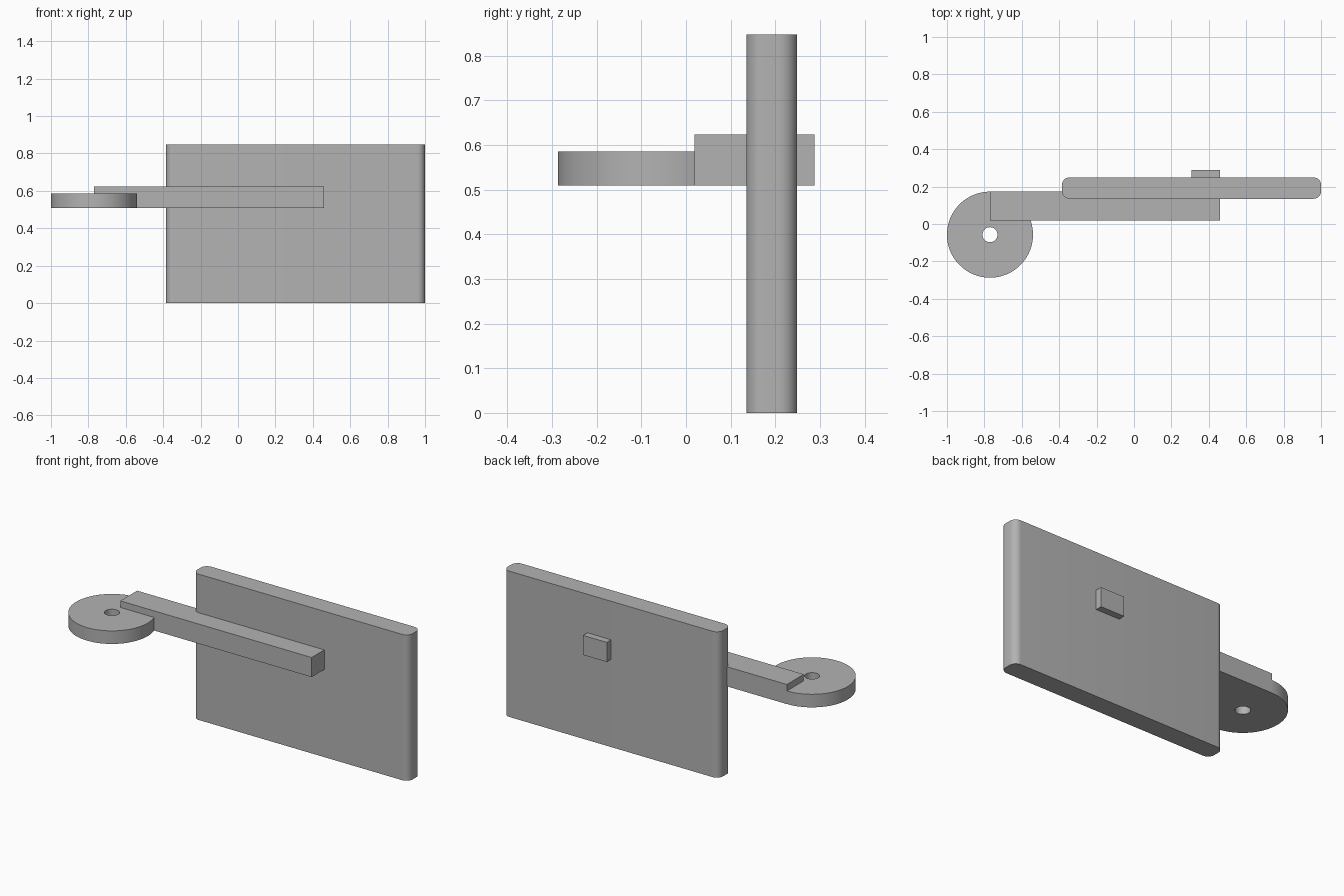
import bpy, bmesh
from math import sin, cos, asin, pi, radians

cube = bpy.data.objects.get("Cube")
if cube:
    bpy.data.objects.remove(cube)

grey = bpy.data.materials.new("plain grey")
grey.use_nodes = True
grey.diffuse_color = (0.45, 0.45, 0.45, 1)
grey.node_tree.nodes["Principled BSDF"].inputs["Base Color"].default_value = grey.diffuse_color


def arc(cx, cy, r, start, end, steps):
    return [(cx + r * cos(start + (end - start) * i / steps),
             cy + r * sin(start + (end - start) * i / steps)) for i in range(steps + 1)]


def prism(name, loops, z0, z1):
    """Extrude an outline, with optional holes, from z0 to z1."""
    bm = bmesh.new()
    edges = []
    for loop in loops:
        verts = [bm.verts.new((x, y, z0)) for x, y in loop]
        edges += [bm.edges.new((v, verts[i - 1])) for i, v in enumerate(verts)]
    if len(loops) == 1:
        bm.faces.new(verts)
    else:
        bmesh.ops.triangle_fill(bm, edges=edges, use_beauty=True, use_dissolve=False)
    result = bmesh.ops.extrude_face_region(bm, geom=bm.faces[:], use_keep_orig=True)
    for item in result["geom"]:
        if isinstance(item, bmesh.types.BMVert):
            item.co.z = z1
    bmesh.ops.recalc_face_normals(bm, faces=bm.faces)
    mesh = bpy.data.meshes.new(name)
    bm.to_mesh(mesh)
    bm.free()
    mesh.materials.append(grey)
    obj = bpy.data.objects.new(name, mesh)
    bpy.context.collection.objects.link(obj)
    bpy.ops.object.select_all(action="DESELECT")
    obj.select_set(True)
    bpy.context.view_layer.objects.active = obj
    bpy.ops.object.shade_smooth_by_angle(angle=radians(30))
    return obj


def rectangle(x0, x1, y0, y1):
    return [(x0, y0), (x1, y0), (x1, y1), (x0, y1)]


# Upright panel with rounded vertical edges
left, right, front, back, r = -0.385, 1.0, 0.135, 0.249, 0.04
corners = [(right - r, back - r), (left + r, back - r),
           (left + r, front + r), (right - r, front + r)]
outline = [p for i, (x, y) in enumerate(corners)
           for p in arc(x, y, r, i * pi / 2, (i + 1) * pi / 2, 10)]
prism("panel", [outline], 0, 0.847)

# Bar along the panel front, and the peg that comes out behind
low, high = 0.509, 0.623
bar_front = 0.019
prism("arm", [rectangle(-0.77, 0.46, bar_front, 0.174)], low, high)
prism("peg", [rectangle(0.307, 0.46, 0.16, 0.288)], low, high)

# Pierced disc at the end, fitted around the bar
cx, cy, radius = -0.77, -0.057, 0.23
meet = 2 * pi + asin((bar_front - cy) / radius)
rim = arc(cx, cy, radius, pi / 2, meet, 80) + [(cx, bar_front)]
hole = arc(cx, cy, 0.04, 0, 2 * pi, 32)[:-1]
prism("pivot_disc", [rim, hole], low, 0.585)
